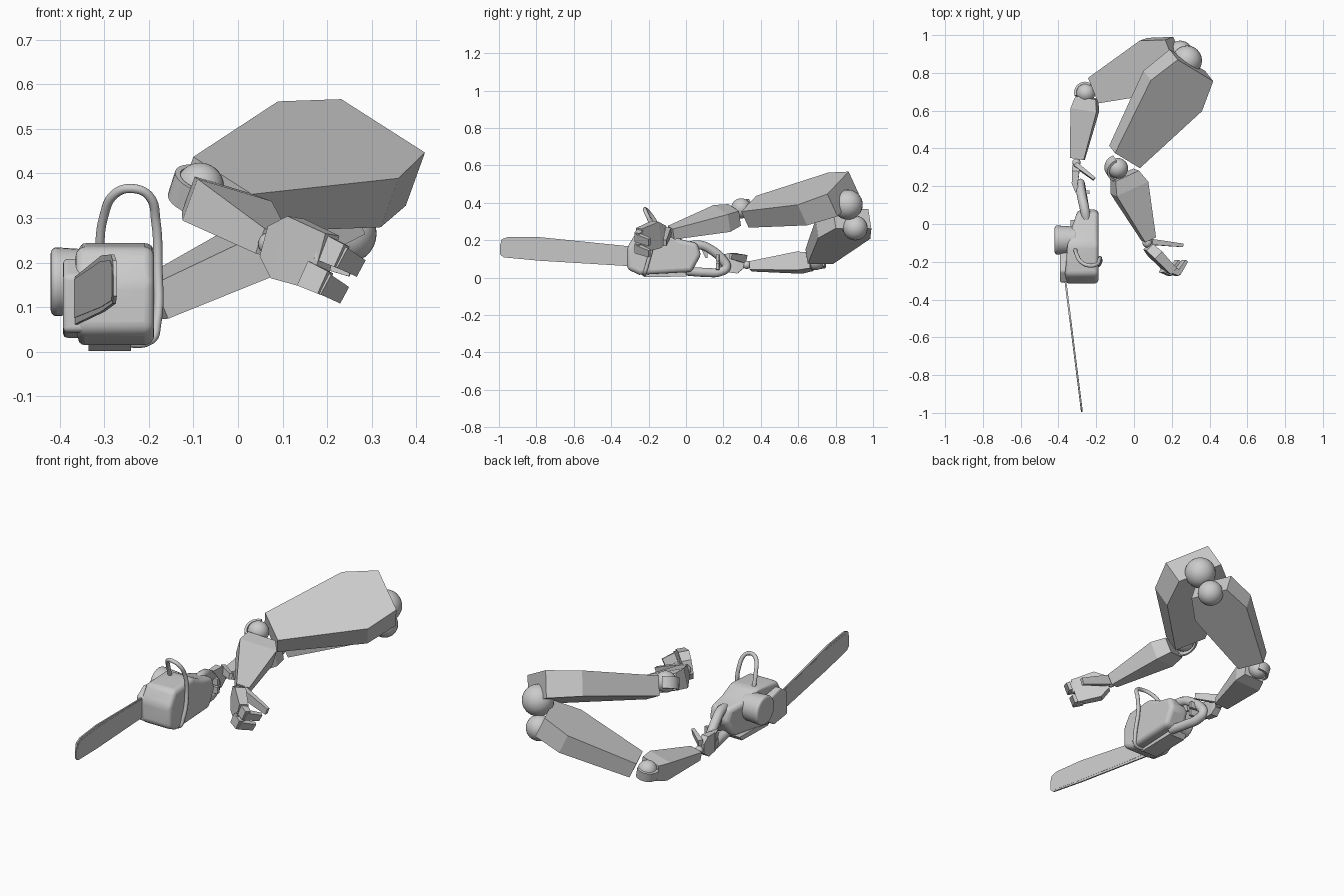
import bpy, bmesh, math
from mathutils import Vector as V, Matrix

if "Cube" in bpy.data.objects:
    bpy.data.objects.remove(bpy.data.objects["Cube"])

grey = bpy.data.materials.new("plain grey")
grey.diffuse_color = (0.6, 0.6, 0.6, 1)
grey.use_nodes = True
grey.node_tree.nodes["Principled BSDF"].inputs["Base Color"].default_value = grey.diffuse_color


def add(name, bm, smooth=None, bevel=0):
    """Turn a bmesh into a named object, optionally rounded and smooth."""
    bmesh.ops.recalc_face_normals(bm, faces=bm.faces)
    me = bpy.data.meshes.new(name)
    bm.to_mesh(me)
    bm.free()
    me.materials.append(grey)
    ob = bpy.data.objects.new(name, me)
    bpy.context.collection.objects.link(ob)
    if bevel:
        m = ob.modifiers.new("round", 'BEVEL')
        m.width, m.segments = bevel, 4
    if smooth:
        bpy.ops.object.select_all(action='DESELECT')
        ob.select_set(True)
        bpy.context.view_layer.objects.active = ob
        bpy.ops.object.shade_smooth_by_angle(angle=math.radians(smooth))
    return ob


def limb(name, a, b, wdir, stations):
    """Tapered block from a to b; stations are (fraction, width, thickness)."""
    a, b = V(a), V(b)
    d = (b - a).normalized()
    w = V(wdir)
    w = (w - d * w.dot(d)).normalized()
    n = w.cross(d)
    bm = bmesh.new()
    rings = []
    for t, wid, thk in stations:
        c = a.lerp(b, t)
        rings.append([bm.verts.new(c + w * wid / 2 * i + n * thk / 2 * j)
                      for i, j in ((-1, -1), (1, -1), (1, 1), (-1, 1))])
    for r, s in zip(rings, rings[1:]):
        for k in range(4):
            bm.faces.new((r[k], r[(k + 1) % 4], s[(k + 1) % 4], s[k]))
    bm.faces.new(rings[0])
    bm.faces.new(rings[-1])
    return add(name, bm)


def ball(name, c, r):
    bm = bmesh.new()
    bmesh.ops.create_uvsphere(bm, u_segments=24, v_segments=14, radius=r,
                              matrix=Matrix.Translation(c))
    add(name, bm, 60)


def band(name, c, axis, toward, r, height, sweep):
    """Curved strap around a joint, centred on the given direction."""
    n = V(axis).normalized()
    u = V(toward)
    u = (u - n * u.dot(n)).normalized()
    v = n.cross(u)
    bm = bmesh.new()
    rings = []
    for k in range(13):
        t = math.radians(sweep) * (k / 12 - 0.5)
        p = u * math.cos(t) + v * math.sin(t)
        rings.append([bm.verts.new(V(c) + p * (r + o) + n * height / 2 * s)
                      for o, s in ((0, -1), (0.012, -1), (0.012, 1), (0, 1))])
    for a, b in zip(rings, rings[1:]):
        for k in range(4):
            bm.faces.new((a[k], a[(k + 1) % 4], b[(k + 1) % 4], b[k]))
    bm.faces.new(rings[0])
    bm.faces.new(rings[-1])
    add(name, bm, 35)


def slab(name, pts, x0, x1, shear=0.0, bevel=0, pinch=None):
    """Side profile (y, z) extruded from x0 to x1, sheared along y."""
    bm = bmesh.new()
    sides = [[bm.verts.new((x + shear * y, y, z)) for y, z in pts] for x in (x0, x1)]
    n = len(pts)
    for k in range(n):
        bm.faces.new((sides[0][k], sides[0][(k + 1) % n], sides[1][(k + 1) % n], sides[1][k]))
    bm.faces.new(sides[0])
    bm.faces.new(sides[1])
    if pinch:
        for v in sides[0]:
            v.co.x += max(0, v.co.y - pinch[0]) * pinch[1]
    return add(name, bm, 35 if bevel else None, bevel)


def tube(name, pts, r):
    cu = bpy.data.curves.new(name, 'CURVE')
    cu.dimensions = '3D'
    cu.bevel_depth, cu.bevel_resolution, cu.resolution_u = r, 3, 6
    cu.use_fill_caps = True
    sp = cu.splines.new('BEZIER')
    sp.bezier_points.add(len(pts) - 1)
    for q, p in zip(sp.bezier_points, pts):
        q.co = p
        q.handle_left_type = q.handle_right_type = 'AUTO'
    cu.materials.append(grey)
    ob = bpy.data.objects.new(name, cu)
    bpy.context.collection.objects.link(ob)
    bpy.ops.object.select_all(action='DESELECT')
    ob.select_set(True)
    bpy.context.view_layer.objects.active = ob
    bpy.ops.object.convert(target='MESH')


# Free arm
ball("free_shoulder", (0.28, 0.865, 0.39), 0.08)
limb("free_upper_arm", (-0.05, 0.355, 0.352), (0.304, 0.84, 0.447), (0.71, -0.51, -0.49),
     [(0, 0.175, 0.10), (0.72, 0.36, 0.127), (1, 0.25, 0.138)])
ball("free_elbow", (-0.085, 0.295, 0.37), 0.054)
band("free_elbow_strap", (-0.085, 0.295, 0.36), (0.27, -0.43, 0.85), (-1, -0.1, 0), 0.055, 0.06, 160)
limb("free_forearm", (-0.05, 0.26, 0.335), (0.078, -0.08, 0.24), (0.9, 0.2, -0.3),
     [(0, 0.14, 0.085), (0.2, 0.19, 0.10), (1, 0.065, 0.06)])
ball("free_wrist", (0.07, -0.1, 0.242), 0.025)

# Open hand: palm, two fingers with bent tips, thumb
limb("free_palm", (0.075, -0.12, 0.245), (0.195, -0.245, 0.20), (0.35, -0.2, 0.9),
     [(0, 0.07, 0.05), (0.3, 0.145, 0.055), (1, 0.13, 0.045)])
for i, (x, z) in enumerate(((0.215, 0.225), (0.178, 0.165))):
    limb(f"free_finger_{i}", (x - 0.025, -0.238, z + 0.008), (x + 0.018, -0.262, z - 0.012),
         (0.35, 0, 0.9), [(0, 0.06, 0.04), (1, 0.055, 0.03)])
    limb(f"free_fingertip_{i}", (x + 0.01, -0.262, z - 0.01), (x + 0.055, -0.195, z - 0.035),
         (0.45, 0, 0.85), [(0, 0.05, 0.026), (1, 0.042, 0.018)])
limb("free_thumb", (0.09, -0.095, 0.245), (0.255, -0.113, 0.185), (0.35, 0, 0.9),
     [(0, 0.05, 0.03), (0.5, 0.045, 0.025), (1, 0.035, 0.018)])

# Holding arm
ball("holding_shoulder", (0.245, 0.905, 0.265), 0.066)
limb("holding_upper_arm", (-0.2, 0.712, 0.112), (0.225, 0.888, 0.315), (0.35, -0.94, 0.0),
     [(0, 0.145, 0.085), (0.72, 0.30, 0.107), (1, 0.205, 0.115)])
ball("holding_elbow", (-0.255, 0.693, 0.09), 0.05)
band("holding_elbow_strap", (-0.255, 0.693, 0.085), (-0.2, 0.1, 0.9), (-0.6, 0.8, 0), 0.046, 0.05, 140)
limb("holding_forearm", (-0.25, 0.67, 0.085), (-0.3, 0.345, 0.06), (1, -0.1, 0.15),
     [(0, 0.11, 0.085), (0.2, 0.14, 0.10), (1, 0.075, 0.045)])
ball("holding_wrist", (-0.305, 0.325, 0.068), 0.022)

# Gripping hand
limb("holding_palm", (-0.308, 0.31, 0.075), (-0.312, 0.215, 0.08), (0, 0.1, 1),
     [(0, 0.05, 0.035), (0.35, 0.11, 0.04), (1, 0.10, 0.03)])
for i, z in enumerate((0.105, 0.06)):
    limb(f"holding_finger_{i}", (-0.318, 0.225, z), (-0.3, 0.17, z), (0, 0, 1),
         [(0, 0.045, 0.03), (1, 0.04, 0.022)])
    limb(f"holding_fingertip_{i}", (-0.305, 0.172, z), (-0.235, 0.168, z), (0, 0, 1),
         [(0, 0.04, 0.022), (1, 0.035, 0.016)])
limb("holding_thumb", (-0.31, 0.315, 0.10), (-0.21, 0.238, 0.115), (0, 0.2, 1),
     [(0, 0.045, 0.025), (1, 0.03, 0.016)])

# Saw motor housing and covers
slab("motor_housing", [(-0.315, 0.045), (-0.315, 0.16), (-0.27, 0.235), (-0.11, 0.245), (-0.03, 0.205),
                       (0.06, 0.185), (0.08, 0.12), (0.03, 0.03), (-0.25, 0.015)],
     -0.365, -0.188, bevel=0.022, pinch=(-0.12, 0.35))
slab("bar_cover", [(-0.31, 0.045), (-0.31, 0.17), (-0.25, 0.21), (-0.14, 0.18), (-0.12, 0.08), (-0.2, 0.03)],
     -0.392, -0.34, bevel=0.01)
bm = bmesh.new()
bmesh.ops.create_cone(bm, cap_ends=True, segments=32, radius1=0.078, radius2=0.07, depth=0.12,
                      matrix=Matrix.Translation((-0.36, -0.085, 0.157)) @ Matrix.Rotation(math.pi / 2, 4, 'Y'))
add("starter_cover", bm, 35, 0.014)
slab("base_foot", [(-0.22, 0.002), (-0.26, 0.03), (0.02, 0.03), (0.0, 0.006)], -0.335, -0.24)

# Guide bar with chain rim; the leaning plane follows the saw direction
rim = [(-0.25, 0.058), (-0.25, 0.162), (-0.78, 0.216), (-0.95, 0.218), (-0.985, 0.205),
       (-0.995, 0.17), (-0.995, 0.125), (-0.975, 0.108), (-0.78, 0.09)]
slab("saw_chain", rim, -0.405, -0.397, -0.126)
cy, cz = -0.62, 0.145
slab("guide_bar", [(cy + (y - cy) * 0.97, cz + (z - cz) * 0.82) for y, z in rim], -0.406, -0.396, -0.126)

# Handles
tube("front_handle", [(-0.312, -0.13, 0.22), (-0.302, -0.165, 0.30), (-0.275, -0.205, 0.355),
                      (-0.237, -0.22, 0.366), (-0.2, -0.215, 0.35), (-0.184, -0.19, 0.29),
                      (-0.18, -0.18, 0.2), (-0.183, -0.21, 0.06), (-0.195, -0.22, 0.027),
                      (-0.28, -0.22, 0.024)], 0.0105)
tube("rear_handle", [(-0.25, 0.0, 0.165), (-0.26, 0.07, 0.175), (-0.275, 0.14, 0.145), (-0.285, 0.2, 0.09),
                     (-0.285, 0.215, 0.055), (-0.28, 0.185, 0.032), (-0.265, 0.1, 0.028),
                     (-0.25, 0.0, 0.035)], 0.025)
limb("throttle_trigger", (-0.268, 0.1, 0.15), (-0.27, 0.11, 0.105), (1, 0, 0),
     [(0, 0.02, 0.03), (1, 0.015, 0.012)])
